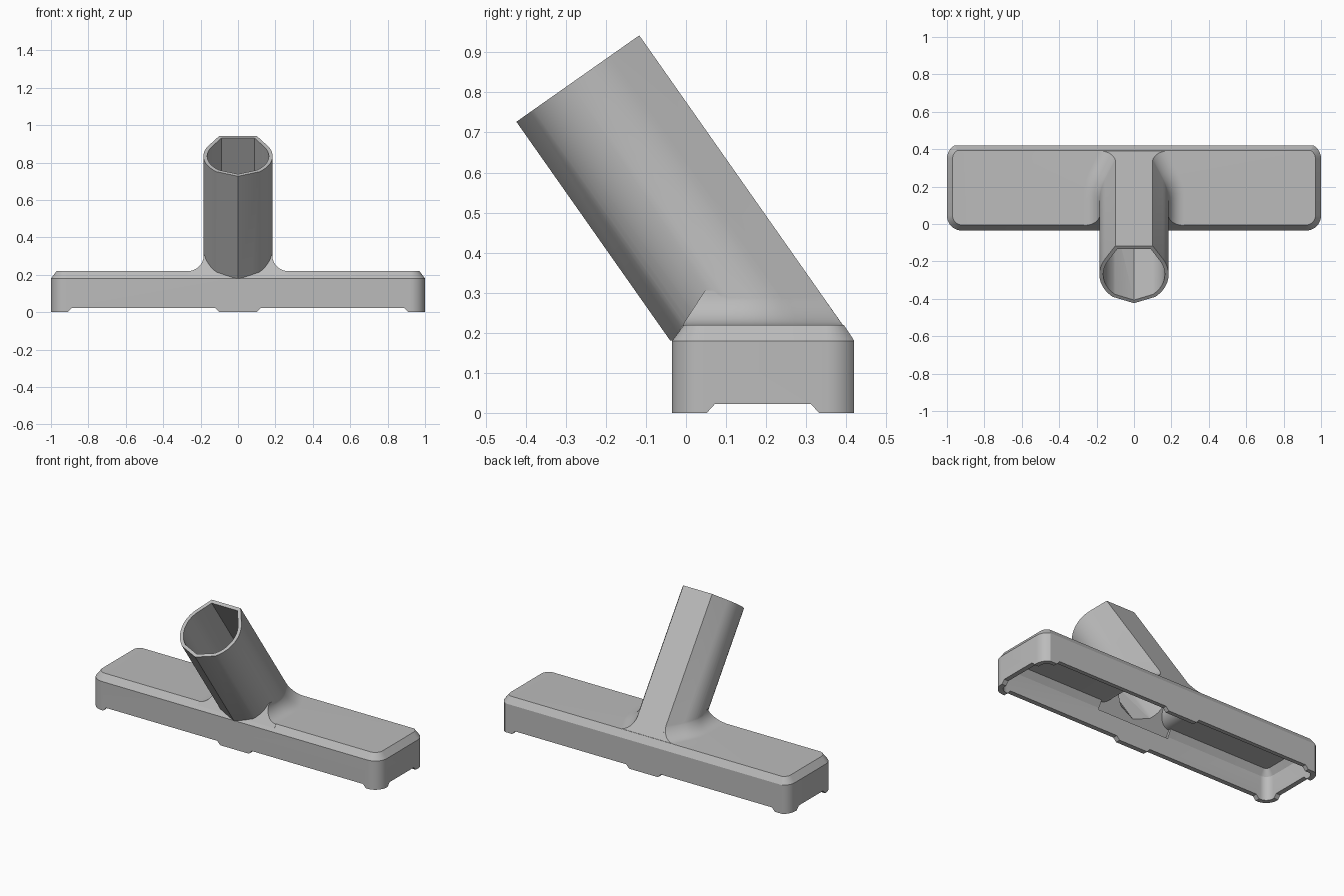
import bpy, bmesh
from math import sin, cos, radians, sqrt
from mathutils import Vector

cube = bpy.data.objects.get("Cube")
if cube:
    bpy.data.objects.remove(cube)

grey = bpy.data.materials.new("grey plastic")
grey.use_nodes = True
grey.diffuse_color = (0.5, 0.5, 0.5, 1)
grey.node_tree.nodes["Principled BSDF"].inputs["Base Color"].default_value = (0.5, 0.5, 0.5, 1)

AXIS = Vector((0, -0.575, 0.818))    # pipe direction
ACROSS = Vector((0, 0.818, 0.575))   # across the pipe, towards its flat back
MOUTH = Vector((0, -0.27, 0.8345))   # centre of the pipe mouth
RADIUS, TIP = 0.185, 0.1875
FRONT, BACK, RIM, TOP = -0.035, 0.42, 0.18, 0.22


def loft(name, rings):
    """Closed solid through rings of equal point count."""
    bm = bmesh.new()
    loops = [[bm.verts.new(p) for p in ring] for ring in rings]
    n = len(loops[0])
    for a, b in zip(loops, loops[1:]):
        for i in range(n):
            j = (i + 1) % n
            bm.faces.new((a[i], a[j], b[j], b[i]))
    bm.faces.new(loops[0])
    bm.faces.new(loops[-1])
    bmesh.ops.recalc_face_normals(bm, faces=bm.faces)
    mesh = bpy.data.meshes.new(name)
    bm.to_mesh(mesh)
    bm.free()
    mesh.materials.append(grey)
    obj = bpy.data.objects.new(name, mesh)
    bpy.context.collection.objects.link(obj)
    return obj


def combine(target, other, operation):
    mod = target.modifiers.new(operation, 'BOOLEAN')
    mod.operation, mod.solver, mod.object = operation, 'EXACT', other
    bpy.context.view_layer.objects.active = target
    bpy.ops.object.modifier_apply(modifier=mod.name)
    bpy.data.objects.remove(other)


def mirrored(half):
    """Close a right half outline with its mirror image."""
    return half + [(-x, y) for x, y in reversed(half) if abs(x) > 1e-6]


def outline(inset, z):
    """Body outline: round front corners, back corners cut off flat."""
    r = 0.08 - inset
    half = [(0.92 + r * cos(radians(a)), 0.045 + r * sin(radians(a)))
            for a in range(-90, 1, 9)]
    half += [(0.92 + r * cos(radians(a)), 0.35 + r * sin(radians(a)))
             for a in (0, 10, 20, 30, 40, 51, 61)]
    return [(x, y, z) for x, y in mirrored(half)]


def pipe(name, scale, extra, floor):
    """Pipe with a pointed front and flat back, ending level at floor."""
    half = [(0, -TIP)]
    half += [(RADIUS * cos(radians(a)), RADIUS * sin(radians(a)))
             for a in range(-52, 34, 5)]
    half += [(0.1, TIP)]
    top = [MOUTH + Vector((x * scale, 0, 0)) + ACROSS * u * scale + AXIS * extra
           for x, u in mirrored(half)]
    bottom = [p - AXIS * ((p.z - floor) / AXIS.z) for p in top]
    return loft(name, [bottom, top])


def half_width(y, z):
    u = (Vector((0, y, z)) - MOUTH).dot(ACROSS)
    if u < 0:
        return RADIUS
    if u < 0.1:
        return sqrt(RADIUS ** 2 - u ** 2)
    return 0.155 - 0.055 * min(1, (u - 0.1) / 0.0885)


def saddle(name, wall, base, start):
    """Concave blend between pipe and body; wall shrinks it for the hollow."""
    r, steps = 0.085, 10
    rows = [(start, r)]
    rows += [(base + r * (1 - cos(radians(9 * i))), r * (1 - sin(radians(9 * i))))
             for i in range(steps + 1)]
    rings = []
    for z, flare in rows:
        y0 = FRONT + 0.001 + (z - RIM) * 0.65 + wall
        y1 = BACK - 0.001 - (z - RIM) * 0.703 - wall
        if wall:
            y1 = min(y1, BACK - wall - 0.002)
        ys = [y0 + (y1 - y0) * i / 14 for i in range(15)]
        half = [(half_width(y, z) + flare - 0.002 - wall * 0.6, y) for y in ys]
        rings.append([(x, y, z) for x, y in mirrored(half)])
    return loft(name, rings)


# Outer shell: body with bevelled rim, blend and pipe
nozzle = loft("floor_nozzle", [outline(0, 0), outline(0, RIM), outline(0.03, TOP)])
combine(nozzle, saddle("blend", 0, TOP, 0.2), 'UNION')
combine(nozzle, pipe("pipe", 1, 0, RIM + 0.001), 'UNION')

# Hollow underside and bore
cavity = loft("cavity", [outline(0.03, -0.1), outline(0.03, 0.15), outline(0.055, 0.19)])
combine(nozzle, cavity, 'DIFFERENCE')
combine(nozzle, saddle("inner_blend", 0.03, 0.19, 0.14), 'DIFFERENCE')
combine(nozzle, pipe("bore", 0.89, 0.1, 0.165), 'DIFFERENCE')


# Air gaps along the bottom edge, leaving feet at the corners and middle
def gap_profile(a, b):
    return [(a - 0.02, -0.02), (a, 0), (a + 0.02, 0.022),
            (b - 0.02, 0.022), (b, 0), (b + 0.02, -0.02)]


for lo, hi in ((0.1, 0.91), (-0.91, -0.1)):
    gap = loft("long_gap", [[(x, y, z) for x, z in gap_profile(lo, hi)] for y in (-0.5, 0.6)])
    combine(nozzle, gap, 'DIFFERENCE')
gap = loft("side_gap", [[(x, y, z) for y, z in gap_profile(0.052, 0.332)] for x in (-1.2, 1.2)])
combine(nozzle, gap, 'DIFFERENCE')

# Smooth curved areas, keep the edges crisp
bpy.ops.object.select_all(action='DESELECT')
nozzle.select_set(True)
bpy.context.view_layer.objects.active = nozzle
bpy.ops.object.shade_smooth_by_angle(angle=radians(25))
